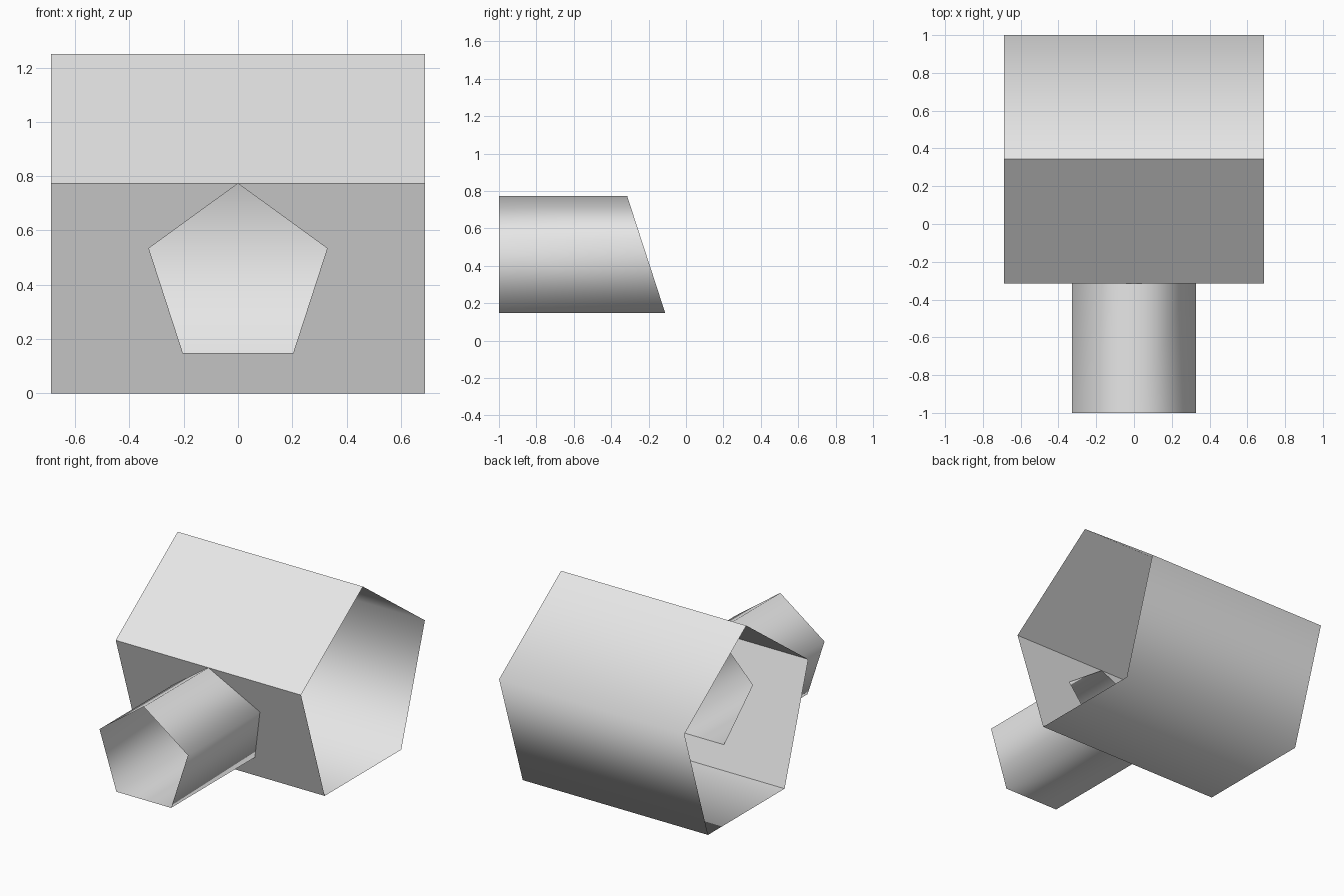
import bpy, bmesh
from math import sin, cos, tau

cube = bpy.data.objects.get("Cube")
if cube:
    bpy.data.objects.remove(cube)

GREY = (0.8, 0.8, 0.8, 1.0)
grey = bpy.data.materials.new("light grey")
grey.use_nodes = True
grey.diffuse_color = GREY
grey.node_tree.nodes["Principled BSDF"].inputs["Base Color"].default_value = GREY

HALF = 0.688                   # half length of the main tube
R = 1.25 / (1 + cos(tau / 10))  # main tube radius
r = R / 2                      # branch tube radius


def pentagon(radius, u, v):
    """Corners from the top one onward, turning towards +u."""
    return [(u + radius * sin(i * tau / 5), v + radius * cos(i * tau / 5)) for i in range(5)]


def make(name, bm):
    mesh = bpy.data.meshes.new(name)
    bm.to_mesh(mesh)
    bm.free()
    mesh.materials.append(grey)
    obj = bpy.data.objects.new(name, mesh)
    bpy.context.collection.objects.link(obj)
    return obj


# Shared outlines: main tube in (y, z), branch tube in (x, z)
top, back, back_foot, front_foot, front = pentagon(R, 1 - R * sin(tau / 5), R * cos(tau / 10))
ring = pentagon(r, 0, front[1] - r)


def on_front(x, z):
    """Point on the sloping front wall at height z."""
    t = (z - front_foot[1]) / (front[1] - front_foot[1])
    return (x, front_foot[0] + t * (front[0] - front_foot[0]), z)


# Main tube: open at both ends, with the branch opening in its front wall
bm = bmesh.new()
left = [bm.verts.new((HALF, *p)) for p in (top, back, back_foot, front_foot, front)]
right = [bm.verts.new((-HALF, *p)) for p in (top, back, back_foot, front_foot, front)]
hole = [bm.verts.new(on_front(*p)) for p in ring]
sill = bm.verts.new(on_front(0, ring[2][1]))
foot = bm.verts.new((0, *front_foot))

bm.faces.new((left[0], left[1], right[1], right[0]))
bm.faces.new((left[1], left[2], right[2], right[1]))
bm.faces.new((left[2], left[3], foot, right[3], right[2]))
bm.faces.new((left[4], left[0], right[0], right[4], hole[0]))
walls = [
    bm.faces.new((left[3], left[4], hole[0], hole[1], hole[2], sill, foot)),
    bm.faces.new((foot, sill, hole[3], hole[4], hole[0], right[4], right[3])),
]
for f in bm.faces:
    f.smooth = True
# Crisp creases around the front wall and along the ridge
for f in walls:
    for e in f.edges:
        e.smooth = False
bm.edges.get((left[0], right[0])).smooth = False
make("main_tube", bm)

# Branch tube: open pentagonal pipe meeting the front wall
bm = bmesh.new()
outer = [bm.verts.new((x, -1, z)) for x, z in ring]
inner = [bm.verts.new(on_front(x, z)) for x, z in ring]
for i in range(5):
    j = (i + 1) % 5
    bm.faces.new((outer[i], outer[j], inner[j], inner[i])).smooth = True
bm.normal_update()
# Turn the walls to face outwards
if bm.faces[:][0].normal.z < 0:
    bmesh.ops.reverse_faces(bm, faces=bm.faces[:])
make("branch_tube", bm)
